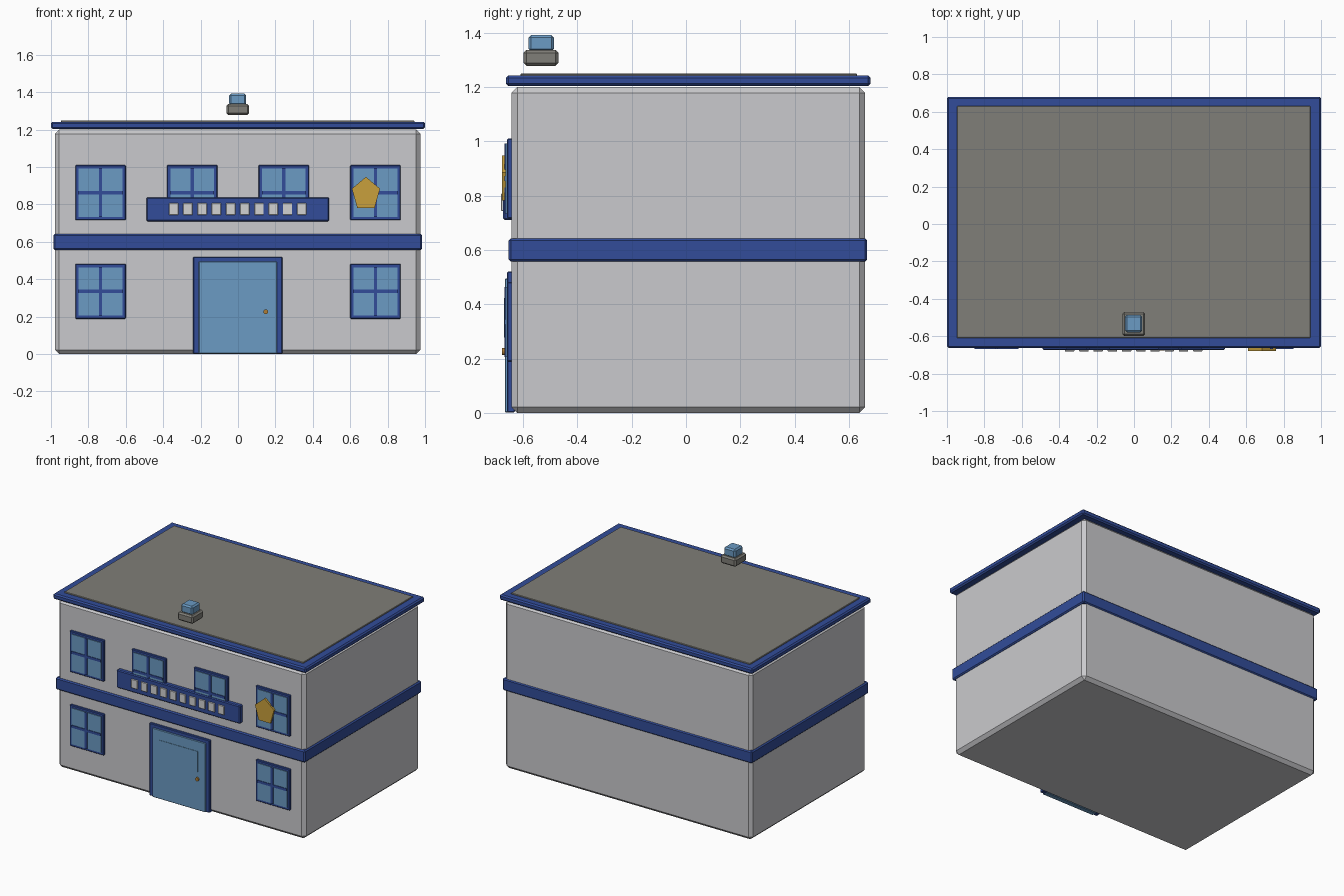
import bpy
import math
from mathutils import Matrix

if "Cube" in bpy.data.objects:
    bpy.data.objects.remove(bpy.data.objects["Cube"], do_unlink=True)


def material(name, rgb):
    m = bpy.data.materials.new(name)
    m.use_nodes = True
    colour = (*rgb, 1.0)
    m.diffuse_color = colour
    m.node_tree.nodes["Principled BSDF"].inputs["Base Color"].default_value = colour
    return m


WALL = material("wall grey", (0.59, 0.59, 0.61))
TRIM = material("trim blue", (0.032, 0.073, 0.32))
GLASS = material("light blue", (0.147, 0.328, 0.55))
ROOF = material("roof grey", (0.215, 0.21, 0.188))
LETTER = material("sign white", (0.65, 0.65, 0.65))
GOLD = material("badge gold", (0.58, 0.35, 0.045))
BRASS = material("knob brass", (0.42, 0.2, 0.035))


def box(name, xs, ys, zs, mat, bevel=0.0):
    """Box spanning the given (min, max) ranges, with chamfered edges."""
    lo, hi = zip(xs, ys, zs)
    bpy.ops.mesh.primitive_cube_add(size=1)
    ob = bpy.context.object
    ob.name = name
    size = [b - a for a, b in zip(lo, hi)]
    ob.data.transform(Matrix.Diagonal((*size, 1)))
    ob.location = [(a + b) / 2 for a, b in zip(lo, hi)]
    ob.data.materials.append(mat)
    if bevel:
        mod = ob.modifiers.new("chamfer", "BEVEL")
        mod.width = bevel
        mod.segments = 1
    return ob


def disc(name, sides, x, z, rx, rz, ys, mat):
    """Flat prism facing the front, one corner pointing up."""
    bpy.ops.mesh.primitive_cylinder_add(vertices=sides, radius=1, depth=1)
    ob = bpy.context.object
    ob.name = name
    ob.data.transform(Matrix.Rotation(math.pi / 2, 4, "X"))
    top = max(ob.data.vertices, key=lambda v: abs(v.co.z)).co.z
    flip = 1 if top > 0 else -1
    ob.data.transform(Matrix.Rotation(0 if flip > 0 else math.pi, 4, "Y"))
    ob.data.transform(Matrix.Diagonal((rx, ys[1] - ys[0], rz, 1)))
    ob.location = (x, (ys[0] + ys[1]) / 2, z)
    ob.data.materials.append(mat)
    return ob


BACK = -0.63  # depth at which front details sink into the wall

# Building shell
box("walls", (-0.978, 0.975), (-0.643, 0.66), (0, 1.2), WALL, 0.022)
box("floor_band", (-0.987, 0.985), (-0.653, 0.667), (0.557, 0.643), TRIM, 0.008)
box("roof_trim", (-1, 1), (-0.663, 0.68), (1.203, 1.242), TRIM, 0.009)
box("roof_panel", (-0.947, 0.943), (-0.61, 0.63), (1.22, 1.249), ROOF, 0.003)


def window(name, x, z):
    """Framed window with a pane and crossing bars."""
    w, h = 0.135, 0.147
    box(name + "_frame", (x - w, x + w), (BACK, -0.659), (z - h, z + h), TRIM, 0.004)
    w, h = w - 0.018, h - 0.018
    box(name + "_glass", (x - w, x + w), (BACK, -0.664), (z - h, z + h), GLASS)
    bar = 0.009
    box(name + "_upright", (x - bar, x + bar), (BACK, -0.668), (z - h, z + h), TRIM)
    box(name + "_crossbar", (x - w, x + w), (BACK, -0.668), (z - bar, z + bar), TRIM)


# Windows
for side, s in (("left", 1), ("right", -1)):
    window("lower_window_" + side, s * 0.735, 0.335)
    window("upper_window_" + side, s * 0.735, 0.863)
    window("middle_window_" + side, s * 0.245, 0.863)

# Door
box("door_frame", (-0.24, 0.237), (BACK, -0.659), (0.002, 0.52), TRIM, 0.004)
box("door", (-0.21, 0.208), (BACK, -0.667), (0.002, 0.495), GLASS, 0.003)
box("door_panel", (-0.155, 0.15), (BACK, -0.67), (0.278, 0.423), GLASS)
disc("door_knob", 12, 0.148, 0.226, 0.013, 0.013, (-0.677, -0.66), BRASS)

# Sign board with a row of plain blocks
box("sign_board", (-0.49, 0.487), (BACK, -0.673), (0.71, 0.838), TRIM, 0.006)
for i in range(10):
    x = -0.344 + i * 0.0761
    box(f"sign_block_{i + 1}", (x - 0.025, x + 0.025), (-0.681, -0.665),
        (0.744, 0.807), LETTER, 0.002)

# Badge
disc("badge", 5, 0.684, 0.856, 0.079, 0.0915, (-0.678, -0.655), GOLD)

# Roof beacon
box("beacon_base", (-0.062, 0.06), (-0.598, -0.47), (1.278, 1.336), ROOF, 0.01)
box("beacon_lamp", (-0.047, 0.044), (-0.58, -0.486), (1.33, 1.392), GLASS, 0.01)
